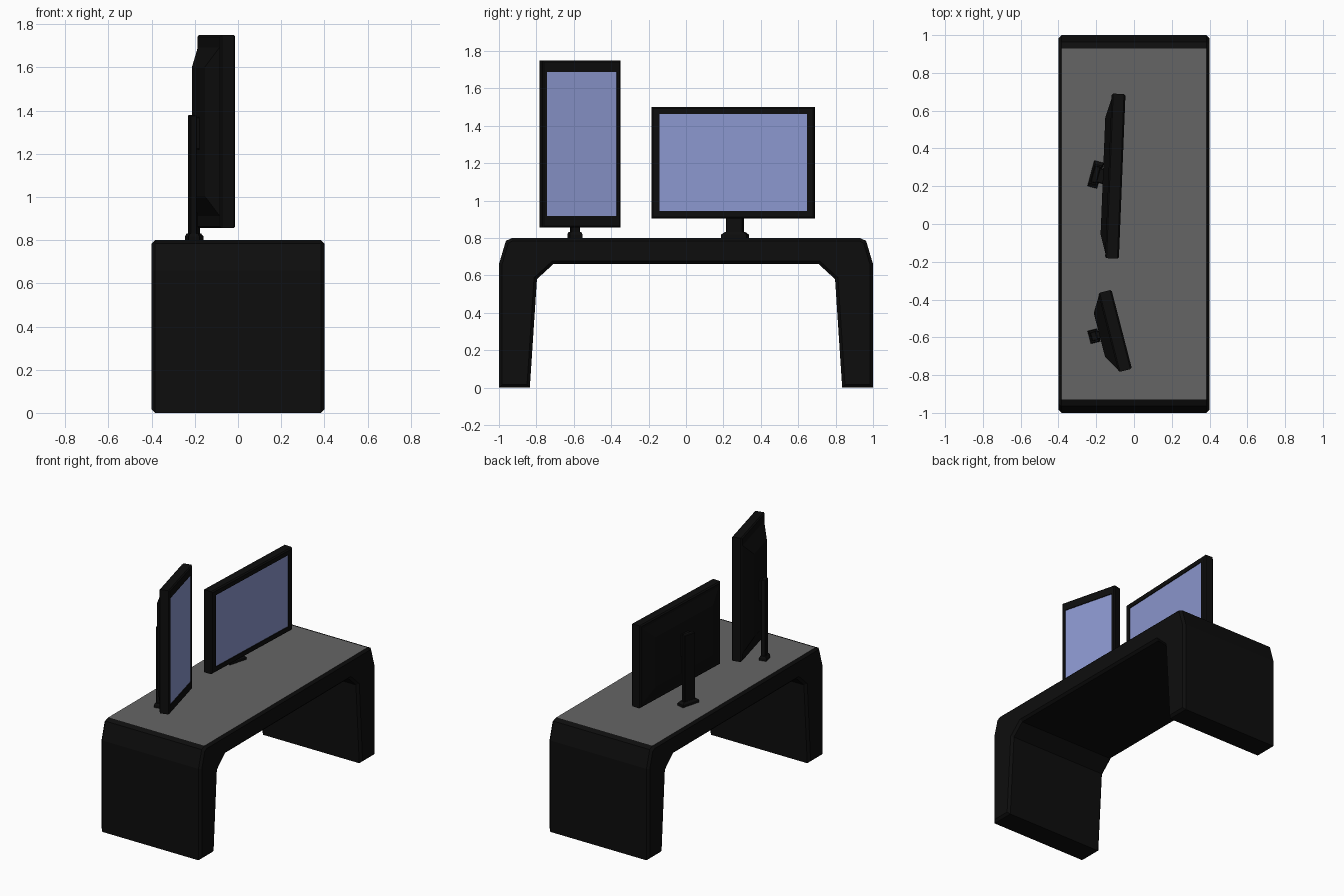
import bpy, bmesh, math
from mathutils import Matrix

if "Cube" in bpy.data.objects:
    bpy.data.objects.remove(bpy.data.objects["Cube"])


def material(name, rgb):
    m = bpy.data.materials.new(name)
    m.diffuse_color = (*rgb, 1)
    m.use_nodes = True
    m.node_tree.nodes["Principled BSDF"].inputs["Base Color"].default_value = m.diffuse_color
    return m


BLACK = material("black", (0.004, 0.004, 0.004))
GREY = material("desk_grey", (0.13, 0.13, 0.13))
BLUE = material("screen_blue", (0.26, 0.31, 0.62))


def finish(name, bm, mats, loc=(0, 0, 0), angle=0):
    bmesh.ops.recalc_face_normals(bm, faces=bm.faces)
    me = bpy.data.meshes.new(name)
    bm.to_mesh(me)
    bm.free()
    for m in mats:
        me.materials.append(m)
    ob = bpy.data.objects.new(name, me)
    ob.location = loc
    ob.rotation_euler.z = math.radians(angle)
    bpy.context.collection.objects.link(ob)
    return ob


def loft(rings):
    """Join rectangular rings (axis position, half width, half height) along x."""
    bm = bmesh.new()
    loops = [[bm.verts.new((x, sy * w, sz * h))
              for sy, sz in ((-1, -1), (1, -1), (1, 1), (-1, 1))]
             for x, w, h in rings]
    for a, b in zip(loops, loops[1:]):
        for i in range(4):
            j = (i + 1) % 4
            bm.faces.new((a[i], a[j], b[j], b[i]))
    bm.faces.new(loops[0])
    cap = bm.faces.new(loops[-1])
    return bm, cap


# Desk: one arched profile extruded across x, with chamfered rims
half = [(1, 0), (1, 0.66), (0.963, 0.785), (0.93, 0.8)]
inner = [(0.71, 0.66), (0.797, 0.58), (0.835, 0)]
side = half + [(-y, z) for y, z in reversed(half)]
profile = side + [(-y, z) for y, z in reversed(inner)] + inner
bm = bmesh.new()
face = bm.faces.new([bm.verts.new((-0.4, y, z)) for y, z in profile])
ext = bmesh.ops.extrude_face_region(bm, geom=[face])
bmesh.ops.translate(bm, vec=(0.8, 0, 0),
                    verts=[g for g in ext["geom"] if isinstance(g, bmesh.types.BMVert)])
rims = [e for e in bm.edges if abs(e.verts[0].co.x - e.verts[1].co.x) < 1e-4]
bmesh.ops.bevel(bm, geom=rims, offset=0.016, segments=1, affect='EDGES')
bmesh.ops.recalc_face_normals(bm, faces=bm.faces)
for f in bm.faces:
    if f.normal.z > 0.99 and f.calc_center_median().z > 0.79:
        f.material_index = 1
finish("desk", bm, [BLACK, GREY])


# Monitors: bulged back, flat casing, narrow bezel and recessed screen
def monitor(name, loc, angle, w, h, sw, sh, back, bulge):
    (w1, h1), (w2, h2) = bulge
    c = 0.008
    bm, cap = loft([(-back, w2, h2), (-0.073, w1, h1), (-0.073, w - c, h - c),
                    (-0.065, w, h), (-c, w, h), (0, w - c, h - c),
                    (0, sw, sh), (-0.006, sw, sh)])
    cap.material_index = 1
    finish(name, bm, [BLACK, BLUE], loc, angle)


monitor("wide_monitor", (-0.0625, 0.252, 1.203), -2.3, 0.436, 0.298,
        0.394, 0.259, 0.102, ((0.41, 0.27), (0.31, 0.18)))
monitor("tall_monitor", (-0.065, -0.557, 1.303), 14.5, 0.216, 0.447,
        0.193, 0.386, 0.122, ((0.202, 0.39), (0.12, 0.30)))


# Stands: tapered foot, upright column and arm reaching the casing
def stand(name, loc, angle, foot, column, top, arm_z, reach):
    def box(part, x0, x1, w, z0, z1):
        bm = bmesh.new()
        bmesh.ops.create_cube(bm, size=1, matrix=Matrix.Translation(
            ((x0 + x1) / 2, 0, (z0 + z1) / 2)) @ Matrix.Diagonal((x1 - x0, 2 * w, z1 - z0, 1)))
        bmesh.ops.bevel(bm, geom=bm.edges[:], offset=0.004, segments=1, affect='EDGES')
        finish(name + part, bm, [BLACK], loc, angle)

    box("_column", -0.016, 0.016, column, 0.01, top)
    box("_arm", 0.0, reach, column * 0.85, arm_z, top - 0.01)
    bm, _ = loft([(0, 0.026, foot), (0.018, 0.026, foot), (0.032, 0.018, column + 0.006)])
    bmesh.ops.transform(bm, verts=bm.verts, matrix=Matrix(
        ((0, 1, 0, 0), (0, 0, 1, 0), (1, 0, 0, 0), (0, 0, 0, 1))))
    finish(name + "_foot", bm, [BLACK], loc, angle)


stand("wide_stand", (-0.203, 0.262, 0.8), -15, 0.07, 0.046, 0.51, 0.34, 0.06)
stand("tall_stand", (-0.212, -0.594, 0.8), 14.5, 0.035, 0.025, 0.58, 0.42, 0.05)
